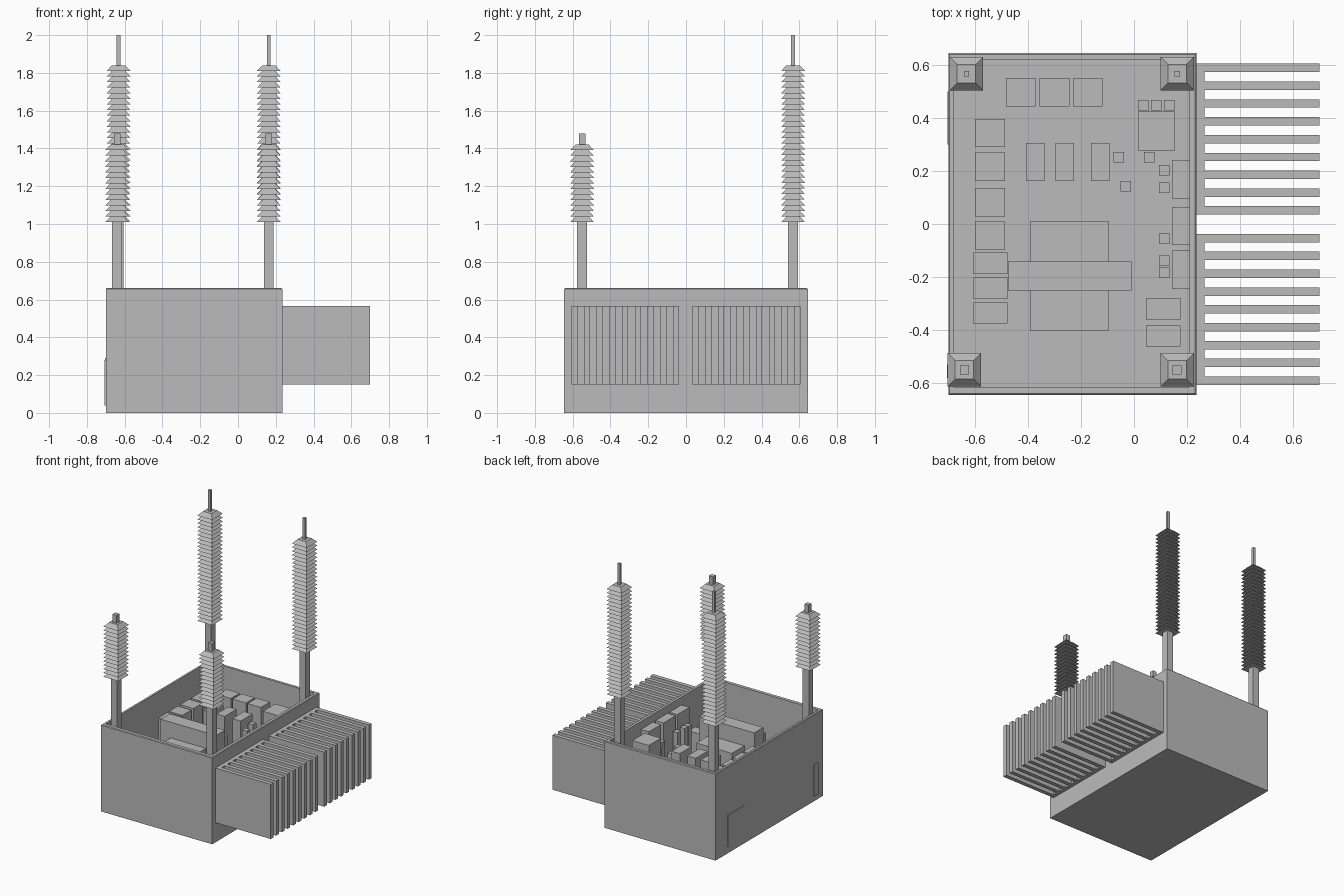
import bpy, bmesh

if "Cube" in bpy.data.objects:
    bpy.data.objects.remove(bpy.data.objects["Cube"])

grey = bpy.data.materials.new("plain_grey")
grey.diffuse_color = (0.5, 0.5, 0.5, 1)
grey.use_nodes = True
grey.node_tree.nodes["Principled BSDF"].inputs["Base Color"].default_value = grey.diffuse_color


def finish(bm, name):
    bmesh.ops.recalc_face_normals(bm, faces=bm.faces)
    me = bpy.data.meshes.new(name)
    bm.to_mesh(me)
    bm.free()
    me.materials.append(grey)
    ob = bpy.data.objects.new(name, me)
    bpy.context.collection.objects.link(ob)
    return ob


def loft(name, rings):
    """Skin a stack of rectangles (x0, x1, y0, y1, z) and cap both ends."""
    bm = bmesh.new()
    prev = first = None
    for x0, x1, y0, y1, z in rings:
        cur = [bm.verts.new((x, y, z)) for x, y in ((x0, y0), (x1, y0), (x1, y1), (x0, y1))]
        if prev:
            for i in range(4):
                j = (i + 1) % 4
                bm.faces.new((prev[i], prev[j], cur[j], cur[i]))
        else:
            first = cur
        prev = cur
    bm.faces.new(first[::-1])
    bm.faces.new(prev)
    return finish(bm, name)


def box(name, x0, x1, y0, y1, z0, z1):
    return loft(name, [(x0, x1, y0, y1, z0), (x0, x1, y0, y1, z1)])


def square(cx, cy, h, z):
    return (cx - h, cx + h, cy - h, cy + h, z)


# open tank with thin walls
FLOOR = 0.05
loft("tank", [(-.70, .235, -.645, .645, 0), (-.70, .235, -.645, .645, .655),
              (-.695, .23, -.64, .64, .66), (-.68, .21, -.615, .62, .66),
              (-.68, .21, -.615, .62, FLOOR)])

# thin plates on the left side of the tank
box("side_plate_back", -.704, -.70, .30, .50, .05, .29)
box("side_plate_front", -.706, -.70, -.58, -.53, .04, .28)


# bushings: post, stack of sloped sheds, terminal
def bushing(name, cx, cy, sheds, top, tip, tip_top):
    box(name + "_post", cx - .026, cx + .026, cy - .026, cy + .026, FLOOR, 1.02)
    z0, pitch = 1.01, (top - 1.01) / sheds
    rings = []
    for i in range(sheds):
        rings += [square(cx, cy, .063, z0 + i * pitch),
                  square(cx, cy, .035, z0 + (i + 1) * pitch)]
    loft(name + "_sheds", rings)
    box(name + "_terminal", cx - tip, cx + tip, cy - tip, cy + tip, top - .01, tip_top)


for side, xb, xf in (("left", -.632, -.64), ("right", .163, .163)):
    bushing("tall_bushing_" + side, xb, .567, 28, 1.84, .01, 2.0)
    bushing("short_bushing_" + side, xf, -.55, 14, 1.42, .017, 1.48)

# two finned radiators, nine fins each
for label, y0, y1 in (("front", -.607, -.037), ("back", .035, .605)):
    box("radiator_plate_" + label, .235, .265, y0, y1, .15, .565)
    step = (y1 - y0 - .032) / 8
    for i in range(9):
        y = y0 + i * step
        box(f"radiator_fin_{label}_{i}", .26, .70, y, y + .032, .15, .565)

# core and clamp inside the tank
box("core", -.392, -.095, -.402, .01, FLOOR, .49)
box("core_clamp", -.475, -.01, -.25, -.142, FLOOR, .61)

# equal blocks in rows: (name, x width, y width, top, lower corners)
groups = (
    ("back_block", .112, .107, .53, ((-.483, .443), (-.356, .443), (-.23, .443))),
    ("left_block", .113, .107, .53, ((-.6, .29), (-.6, .163), (-.6, .028), (-.6, -.097))),
    ("low_block", .13, .08, .34, ((-.607, -.188), (-.607, -.282), (-.607, -.376))),
    ("middle_block", .07, .143, .54, ((-.408, .163), (-.296, .163), (-.162, .163))),
    ("right_block", .067, .145, .60, ((.143, .097), (.143, -.08), (.143, -.245))),
    ("front_block", .13, .08, .40, ((.045, -.36), (.045, -.463))),
    ("big_block", .14, .147, .60, ((.015, .278),)),
    ("tiny_block", .04, .04, .50, ((.015, .428), (.064, .428), (.113, .428),
                                   (-.077, .232), (.038, .232), (-.051, .122),
                                   (.094, .182), (.094, .116), (.094, -.075),
                                   (.094, -.158), (.094, -.203))),
)
for name, w, d, top, spots in groups:
    for i, (x, y) in enumerate(spots):
        box(f"{name}_{i}", x, x + w, y, y + d, FLOOR, top)
